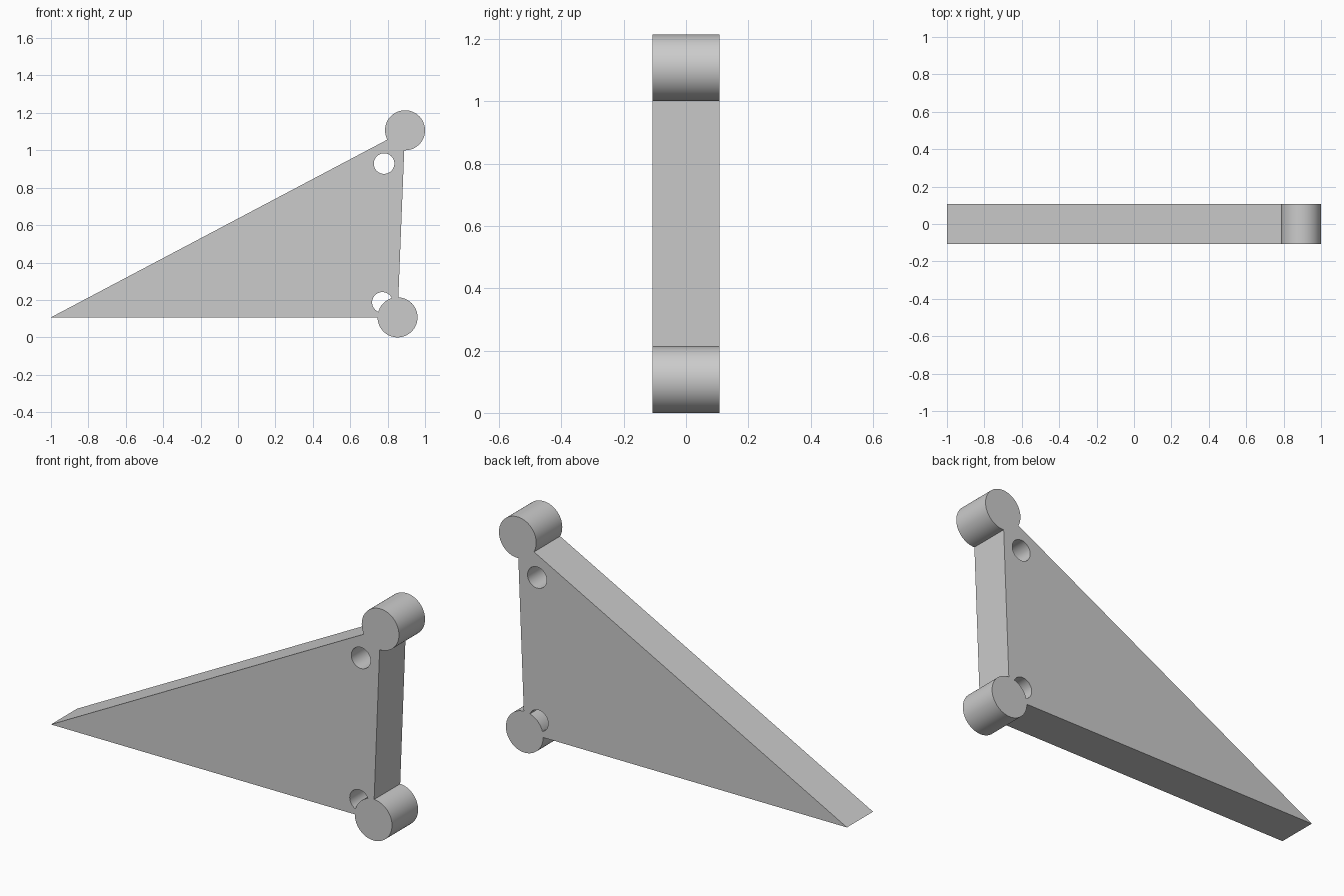
import bpy
import bmesh
import math

if "Cube" in bpy.data.objects:
    bpy.data.objects.remove(bpy.data.objects["Cube"], do_unlink=True)

THICK = 0.214
POST_R = 0.107
HOLE_R = 0.055
LOW, HIGH, TIP = (0.853, 0.107), (0.893, 1.107), (-1.0, 0.107)

grey = bpy.data.materials.new("plain grey")
grey.use_nodes = True
grey.diffuse_color = (0.6, 0.6, 0.6, 1)
grey.node_tree.nodes["Principled BSDF"].inputs["Base Color"].default_value = (0.6, 0.6, 0.6, 1)


def prism(name, outline, depth):
    """Extrude an x-z outline along y, centred on y = 0."""
    bm = bmesh.new()
    face = bm.faces.new([bm.verts.new((x, -depth / 2, z)) for x, z in outline])
    new = bmesh.ops.extrude_face_region(bm, geom=[face])["geom"]
    moved = [v for v in new if isinstance(v, bmesh.types.BMVert)]
    bmesh.ops.translate(bm, verts=moved, vec=(0, depth, 0))
    bmesh.ops.recalc_face_normals(bm, faces=bm.faces)
    mesh = bpy.data.meshes.new(name)
    bm.to_mesh(mesh)
    bm.free()
    mesh.materials.append(grey)
    obj = bpy.data.objects.new(name, mesh)
    bpy.context.collection.objects.link(obj)
    return obj


def circle(centre, radius, sides=64):
    return [(centre[0] + radius * math.cos(math.tau * i / sides),
             centre[1] + radius * math.sin(math.tau * i / sides)) for i in range(sides)]


def smooth(obj):
    bpy.ops.object.select_all(action="DESELECT")
    bpy.context.view_layer.objects.active = obj
    obj.select_set(True)
    bpy.ops.object.shade_smooth_by_angle(angle=math.radians(30))


# Triangular plate
plate = prism("triangular_plate", [TIP, LOW, HIGH], THICK)

# Round holes, and seats where the posts fit into the plate corners
cuts = [("upper_hole", (0.781, 0.929), HOLE_R), ("lower_hole", (0.772, 0.187), HOLE_R),
        ("upper_seat", HIGH, POST_R), ("lower_seat", LOW, POST_R)]
for name, centre, radius in cuts:
    cutter = prism(name + "_cutter", circle(centre, radius), THICK * 2)
    cutter.hide_render = True
    cutter.hide_set(True)
    mod = plate.modifiers.new(name, "BOOLEAN")
    mod.operation = "DIFFERENCE"
    mod.solver = "EXACT"
    mod.object = cutter
    bpy.context.view_layer.objects.active = plate
    bpy.ops.object.modifier_apply(modifier=mod.name)
    bpy.data.objects.remove(cutter, do_unlink=True)
smooth(plate)

# Corner posts
for name, centre in (("upper_post", HIGH), ("lower_post", LOW)):
    smooth(prism(name, circle(centre, POST_R), THICK))
